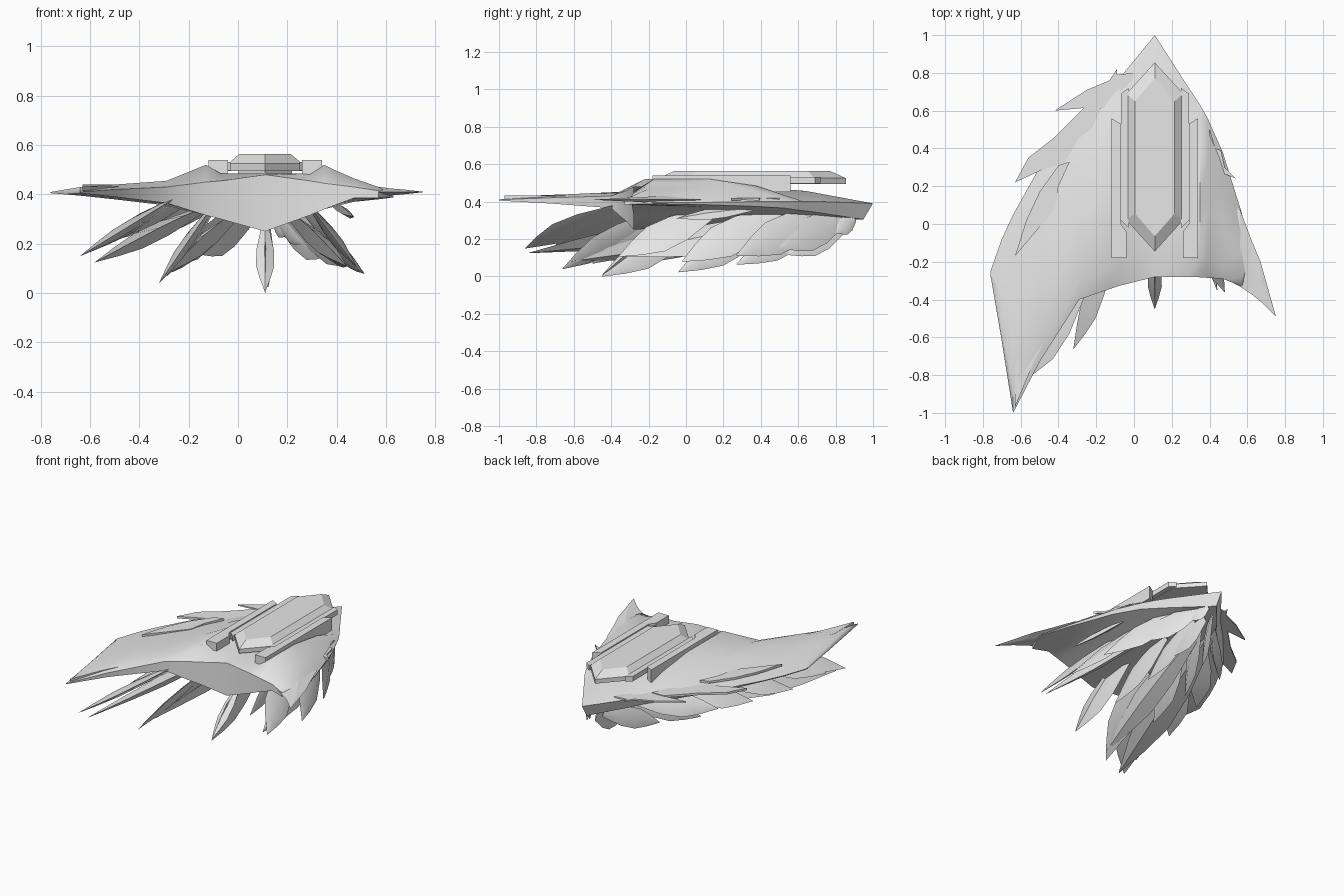
import bpy, bmesh, math
from mathutils import Vector

if "Cube" in bpy.data.objects:
    bpy.data.objects.remove(bpy.data.objects["Cube"])

grey = bpy.data.materials.new("hull grey")
grey.diffuse_color = (0.8, 0.8, 0.8, 1)
grey.use_nodes = True
grey.node_tree.nodes["Principled BSDF"].inputs["Base Color"].default_value = grey.diffuse_color
CX = 0.11  # axis of the central hull


def make(name, verts, faces, smooth=0):
    me = bpy.data.meshes.new(name)
    me.from_pydata(verts, [], faces)
    bm = bmesh.new()
    bm.from_mesh(me)
    bmesh.ops.remove_doubles(bm, verts=bm.verts, dist=0.0005)
    bmesh.ops.recalc_face_normals(bm, faces=bm.faces)
    bm.to_mesh(me)
    bm.free()
    me.materials.append(grey)
    ob = bpy.data.objects.new(name, me)
    bpy.context.collection.objects.link(ob)
    if smooth:
        bpy.ops.object.select_all(action='DESELECT')
        bpy.context.view_layer.objects.active = ob
        ob.select_set(True)
        bpy.ops.object.shade_smooth_by_angle(angle=math.radians(smooth))
    return ob


def loft(name, rings, smooth=0):
    n = len(rings[0])
    faces = [(i * n + j, i * n + (j + 1) % n, (i + 1) * n + (j + 1) % n, (i + 1) * n + j)
             for i in range(len(rings) - 1) for j in range(n)]
    faces += [tuple(range(n)), tuple(range((len(rings) - 1) * n, len(rings) * n))]
    return make(name, [p for r in rings for p in r], faces, smooth)


def plate(name, pts, z0, z1):
    return loft(name, [[(x, y, z) for x, y in pts] for z in (z0, z1)])


def feather(name, root, tip, out, width, thick):
    """Leaf blade with a central ridge, flat in the plane of its length and 'out'."""
    r, t, o = Vector(root), Vector(tip), Vector(out).normalized()
    d = t - r
    o = (o - d.normalized() * o.dot(d.normalized())).normalized()
    n = d.cross(o).normalized() * thick
    rows = [(0, .4), (.35, .95), (.6, 1), (.8, .58), (1, .02)]
    rings = []
    for s, w in rows:
        c = r + d * s
        e = o * width * w
        rings.append([c + e, c + n * w, c - e, c - n * w])
    return loft(name, rings, 35)


# Hull and wings: chord sections across the span
# x, front y, rear y, front bottom z, front top z, deck z, rear z, belly z, rear belly z
SPAN = [(-.76, -.27, -.25, .405, .41, .41, .41, .405, .405),
        (-.70, -.62, -.08, .40, .41, .42, .41, .40, .40),
        (-.64, -1.0, .05, .405, .41, .43, .41, .395, .395),
        (-.50, -.73, .30, .39, .42, .44, .41, .38, .385),
        (-.29, -.40, .54, .365, .43, .455, .41, .355, .365),
        (-.13, -.345, .70, .315, .45, .52, .405, .32, .34),
        (-.07, -.325, .78, .30, .455, .485, .40, .31, .33),
        (CX, -.28, 1.0, .25, .48, .485, .39, .285, .305),
        (.29, -.28, .72, .315, .455, .485, .40, .325, .345),
        (.35, -.282, .63, .34, .445, .52, .40, .34, .355),
        (.39, -.285, .56, .355, .44, .50, .40, .35, .365),
        (.47, -.29, .38, .385, .43, .465, .40, .37, .375),
        (.57, -.33, .06, .385, .415, .43, .395, .38, .385),
        (.63, -.19, -.17, .388, .392, .395, .395, .388, .39)]
rings = []
for x, f, r, fb, ft, dk, rz, be, rb in SPAN:
    c = r - f
    rings.append([(x, f, ft), (x, f + .12 * c, dk), (x, f + .45 * c, dk),
                  (x, f + .72 * c, dk * .7 + rz * .3), (x, r, rz), (x, r - .04 * c, rb),
                  (x, f + .6 * c, be), (x, f, fb)])
loft("hull_and_wings", rings, 50)


# Raised canopy with a bevelled rim
def hexa(hw, y0, y1, cut, z):
    return [(CX, y0, z), (CX + hw, y0 + cut, z), (CX + hw, y1 - cut, z),
            (CX, y1, z), (CX - hw, y1 - cut, z), (CX - hw, y0 + cut, z)]


loft("canopy", [hexa(.15, -.145, .855, .165, .495), hexa(.15, -.145, .855, .165, .525),
                hexa(.105, -.065, .77, .12, .563)])
loft("canopy_base", [hexa(.11, -.1, .56, .12, .44), hexa(.11, -.1, .56, .12, .50)])

# Rails beside the canopy
for side, label in ((-1, "left"), (1, "right")):
    def px(pts):
        return [(CX + side * a, b) for a, b in pts]
    plate(label + "_inner_rail", px([(.14, -.02), (.18, .02), (.18, .69), (.14, .72)]), .497, .532)
    plate(label + "_outer_rail", px([(.15, -.18), (.23, -.18), (.23, .56), (.18, .53),
                                     (.18, 0), (.15, -.04)]), .45, .54)

# Layered plates along the wing edges
plate("left_rear_plate", [(-.42, .60), (-.25, .71), (-.13, .76), (-.09, .82), (-.09, .79),
                          (0, .80), (-.05, .6), (-.2, .62)], .405, .415)
plate("left_middle_plate", [(-.63, .22), (-.56, .35), (-.42, .46), (-.34, .54), (-.26, .62),
                            (-.17, .62), (-.25, .45), (-.34, .33), (-.48, .29)], .405, .42)
plate("left_front_plate", [(-.63, -.17), (-.57, .02), (-.50, .17), (-.40, .31), (-.34, .33),
                           (-.40, .20), (-.42, .08), (-.52, -.04)], .425, .44)
plate("left_tip_plate", [(-.63, -.97), (-.63, -.75), (-.56, -.58), (-.48, -.49),
                         (-.45, -.58), (-.53, -.73)], .415, .432)
plate("right_rear_plate", [(.40, .50), (.43, .40), (.46, .39), (.48, .30), (.54, .24),
                           (.47, .27), (.38, .2)], .405, .42)
# Right wing tip tapering to a point
loft("right_wing_tip", [[(x, y0, .41), (x, (y0 + y1) / 2, .41 + t), (x, y1, .41), (x, (y0 + y1) / 2, .41 - t)]
                        for x, y0, y1, t in ((.46, -.28, .1, .03), (.56, -.33, .08, .022),
                                             (.62, -.37, -.08, .014), (.67, -.41, -.2, .01),
                                             (.75, -.49, -.485, .001))])

# Rows of blades under the hull: each runs from a root line to a swept tip,
# and the rows close in on the axis where the hull narrows
ROWS = {
    "centre_fin": ((CX, .29), (CX, 0), [(-.45, 1), (-.04, .92), (.27, .78), (.54, .6)], .085),
    "right_fin": ((.30, .34), (.50, .08), [(-.36, .9), (-.02, 1), (.27, .88), (.50, .72),
                                         (.66, .55), (.80, .42)], .10),
    "left_inner_fin": ((-.12, .33), (-.32, .04), [(-.66, 1), (-.50, .9), (-.15, .85), (.2, .75), (.5, .6)], .08),
    "left_outer_fin": ((-.28, .37), (-.64, .15), [(-.86, 1), (-.70, .93), (-.35, .85), (0, .7), (.3, .5)], .10),
}


def close_in(x, y):
    return CX + (x - CX) * max(.1, min(1, (1.0 - y) / .68))


for name, ((rx, rz), (tx, tz), tips, w) in ROWS.items():
    for i, (y, reach) in enumerate(tips):
        length = .52 * (.5 + .5 * reach)
        x = rx + (tx - rx) * reach
        z = rz + (tz - rz) * reach
        shift = .012 * (i % 2)
        ry = min(y + length, .9 if y > .7 else .84)
        k = close_in(CX + 1, ry) - CX  # narrower hull means steeper, smaller blades
        feather(f"{name}_{i + 1}", (close_in(rx + shift, ry), ry, rz - .03 * (y > .4)),
                (close_in(x + shift, y), y, z), ((tx - rx) * k, 0, tz - rz),
                w * (.6 + .4 * reach) * (.6 if y > .6 else 1), .022 if y < .4 else .014)

# Small spare blade beside the right row
feather("right_upper_blade", (.38, .35, .36), (.47, -.05, .31), (.2, 0, -.26), .035, .015)

# Cross leaf on the front of the centre fin
feather("centre_cross_leaf", (CX, -.15, .27), (CX, -.45, .005), (1, 0, 0), .037, .02)

# Long smooth blades that carry the side rows
for name, root, tip, out, w in (
        ("right_long_blade", (.22, .66, .30), (.44, -.35, .11), (.2, 0, -.26), .10),
        ("left_inner_long_blade", (-.01, .62, .31), (-.29, -.62, .08), (-.2, 0, -.28), .085),
        ("left_outer_long_blade", (-.14, .56, .34), (-.58, -.84, .125), (-.36, 0, -.22), .11)):
    feather(name, root, tip, out, w, .035)
